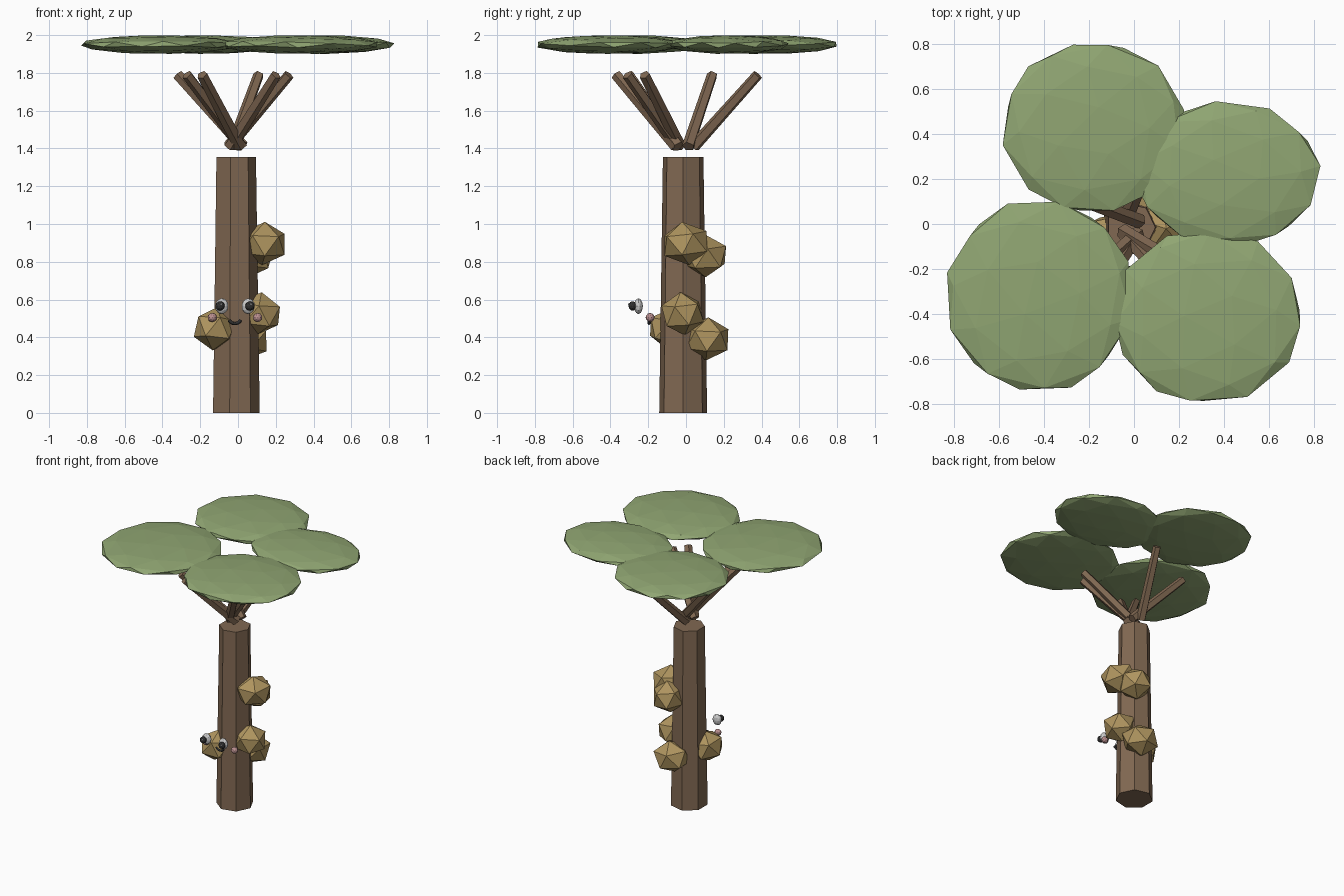
import bpy, bmesh, math
from mathutils import Vector, Matrix

if "Cube" in bpy.data.objects:
    bpy.data.objects.remove(bpy.data.objects["Cube"])


def material(name, rgb):
    m = bpy.data.materials.new(name)
    m.diffuse_color = (*rgb, 1)
    m.use_nodes = True
    m.node_tree.nodes["Principled BSDF"].inputs["Base Color"].default_value = m.diffuse_color
    return m


BARK = material("bark", (0.22, 0.14, 0.085))
LEAF = material("leaf", (0.28, 0.38, 0.17))
FRUIT = material("fruit", (0.43, 0.30, 0.115))
WHITE = material("white", (0.8, 0.8, 0.8))
DARK = material("dark", (0.03, 0.03, 0.03))
PINK = material("pink", (0.5, 0.28, 0.28))


def finish(bm, name, mat):
    me = bpy.data.meshes.new(name)
    bm.to_mesh(me)
    bm.free()
    me.materials.append(mat)
    ob = bpy.data.objects.new(name, me)
    bpy.context.collection.objects.link(ob)
    return ob


def rod(name, a, b, r1, r2, sides, mat):
    """Tapered prism from a to b."""
    a, b = Vector(a), Vector(b)
    d = b - a
    rot = Matrix() if d.x == d.y == 0 else d.to_track_quat('Z', 'Y').to_matrix().to_4x4()
    bm = bmesh.new()
    bmesh.ops.create_cone(bm, cap_ends=True, segments=sides, radius1=r1, radius2=r2,
                          depth=d.length, matrix=Matrix.Translation((a + b) / 2) @ rot)
    return finish(bm, name, mat)


def ball(name, centre, half, sub, mat, turn=0, tilt=0):
    """Faceted ball fitted exactly to the box centre +- half."""
    bm = bmesh.new()
    bmesh.ops.create_icosphere(bm, subdivisions=sub, radius=1,
                               matrix=Matrix.Rotation(turn, 4, 'Z') @ Matrix.Rotation(tilt, 4, 'X'))
    for i in range(3):
        lo = min(v.co[i] for v in bm.verts)
        hi = max(v.co[i] for v in bm.verts)
        for v in bm.verts:
            v.co[i] = centre[i] + half[i] * (2 * (v.co[i] - lo) / (hi - lo) - 1)
    return finish(bm, name, mat)


# Trunk: seven-sided, one corner towards +x
trunk = rod("trunk", (0, 0, 0), (0, 0, 1.355), 0.13, 0.11, 7, BARK)
first = trunk.data.vertices[0].co
trunk.data.transform(Matrix.Rotation(-math.atan2(first.y, first.x), 4, 'Z'))
trunk.data.transform(Matrix.Translation((-0.015, -0.015, 0)))

# Branches fanning out above the trunk
tips = [(0.11, 0.13 + 0.25), (-0.32, 0.14), (-0.27, -0.30),
        (-0.19, -0.37), (0.20, -0.31), (0.27, -0.22)]
for i, (x, y) in enumerate(tips):
    rod(f"branch_{i + 1}", (-0.015 - 0.13 * x, 0.12 * y - 0.005, 1.41),
        (x, y, 1.79), 0.034, 0.029, 5, BARK)

# Flat leaf pads
pads = [(-0.18, 0.428, 0.403, 0.368), (0.415, 0.222, 0.413, 0.323),
        (0.325, -0.41, 0.413, 0.375), (-0.42, -0.318, 0.41, 0.417)]
for i, (x, y, rx, ry) in enumerate(pads):
    ball(f"leaf_pad_{i + 1}", (x, y, 1.95), (rx, ry, 0.049), 2, LEAF, 0.5 + i * 0.9, 0.35)

# Fruits clinging to the trunk
fruits = [(0.135, -0.002, 0.897), (0.11, -0.018, 0.525), (0.075, 0.10, 0.832),
          (0.04, 0.112, 0.392), (-0.122, -0.078, 0.445)]
for i, c in enumerate(fruits):
    ball(f"fruit_{i + 1}", c, (0.112, 0.112, 0.114), 1, FRUIT, 0.4 + i * 0.5, 0.15)

# Face: eyes, pupils, cheeks
for side, s in (("left", -1), ("right", 1)):
    cx = -0.016
    ball(f"{side}_eye", (cx + s * 0.07, -0.252, 0.565), (0.034, 0.024, 0.042), 2, WHITE)
    ball(f"{side}_pupil", (cx + s * 0.079, -0.283, 0.566), (0.024, 0.022, 0.025), 2, DARK)
    ball(f"{side}_eye_glint", (cx + s * 0.079 + 0.006, -0.301, 0.575), (0.006, 0.006, 0.006), 1, WHITE)
    ball(f"{side}_cheek", (cx + s * 0.12, -0.19, 0.505), (0.024, 0.024, 0.024), 2, PINK)

# Smile: bent tube
cu = bpy.data.curves.new("mouth", 'CURVE')
cu.dimensions = '3D'
cu.bevel_depth = 0.009
cu.bevel_resolution = 0
cu.use_fill_caps = True
sp = cu.splines.new('POLY')
sp.points.add(6)
for k, p in enumerate(sp.points):
    t = math.pi * (1.12 + 0.76 * k / 6)
    p.co = (-0.016 + 0.034 * math.cos(t), -0.195, 0.503 + 0.03 * math.sin(t), 1)
cu.materials.append(DARK)
bpy.context.collection.objects.link(bpy.data.objects.new("mouth", cu))
